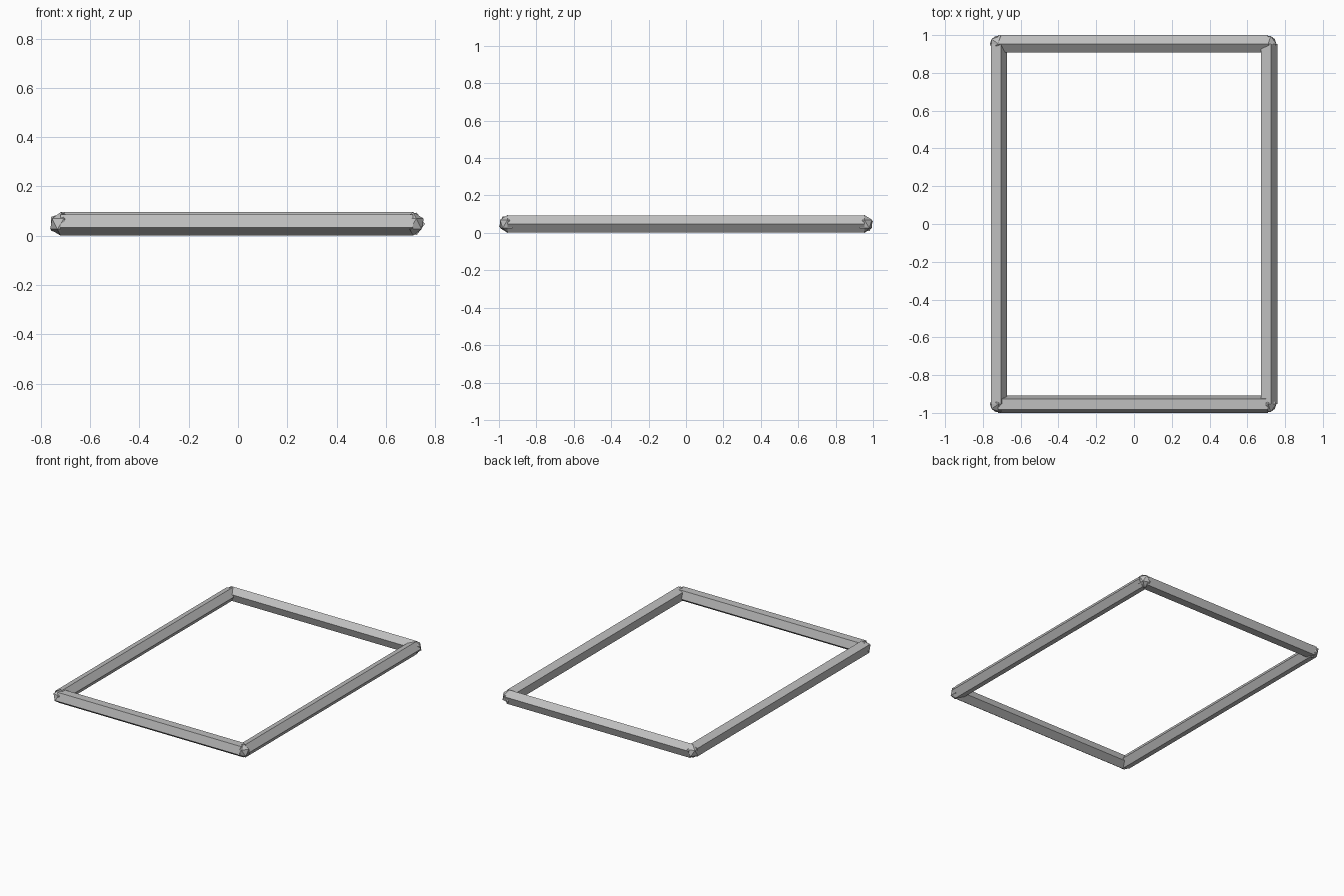
import bpy
from math import pi, radians
from mathutils import Matrix, Vector

cube = bpy.data.objects.get("Cube")
if cube:
    bpy.data.objects.remove(cube, do_unlink=True)

R = 0.048            # bar radius
HX, HY = 0.715, 0.954  # half distances between bar centres
SHIFT = -0.0045      # centres the bounding box across x

grey = bpy.data.materials.new("plain_grey")
grey.use_nodes = True
grey.diffuse_color = (0.52, 0.52, 0.52, 1)
grey.node_tree.nodes["Principled BSDF"].inputs["Base Color"].default_value = (0.52, 0.52, 0.52, 1)


def finish(name):
    ob = bpy.context.object
    ob.name = name
    ob.data.materials.append(grey)
    return ob


def bar(name, center, along, up, length):
    """Five-sided bar; 'up' is the direction of one of its ridges."""
    bpy.ops.mesh.primitive_cylinder_add(vertices=5, radius=R, depth=length)
    ob = finish(name)
    # the primitive's first ridge lies on +y
    z, y = Vector(along), Vector(up)
    x = y.cross(z)
    ob.data.transform(Matrix((x, y, z)).transposed().to_4x4())
    ob.location = center


# Long side bars, ridge pointing to +x
for name, s in (("left_bar", 1), ("right_bar", -1)):
    bar(name, (s * HX + SHIFT, 0, R), (0, 1, 0), (1, 0, 0), 2 * HY)

# Short bars, ridge down at the front and up at the back
bar("front_bar", (SHIFT, -HY, R), (1, 0, 0), (0, 0, -1), 2 * HX)
bar("back_bar", (SHIFT, HY, R), (1, 0, 0), (0, 0, 1), 2 * HX)

# Faceted corner joints
for sx, side in ((1, "left"), (-1, "right")):
    for sy, end in ((-1, "front"), (1, "back")):
        bpy.ops.mesh.primitive_ico_sphere_add(
            subdivisions=1, radius=R, location=(sx * HX + SHIFT, sy * HY, R))
        finish(end + "_" + side + "_joint")
